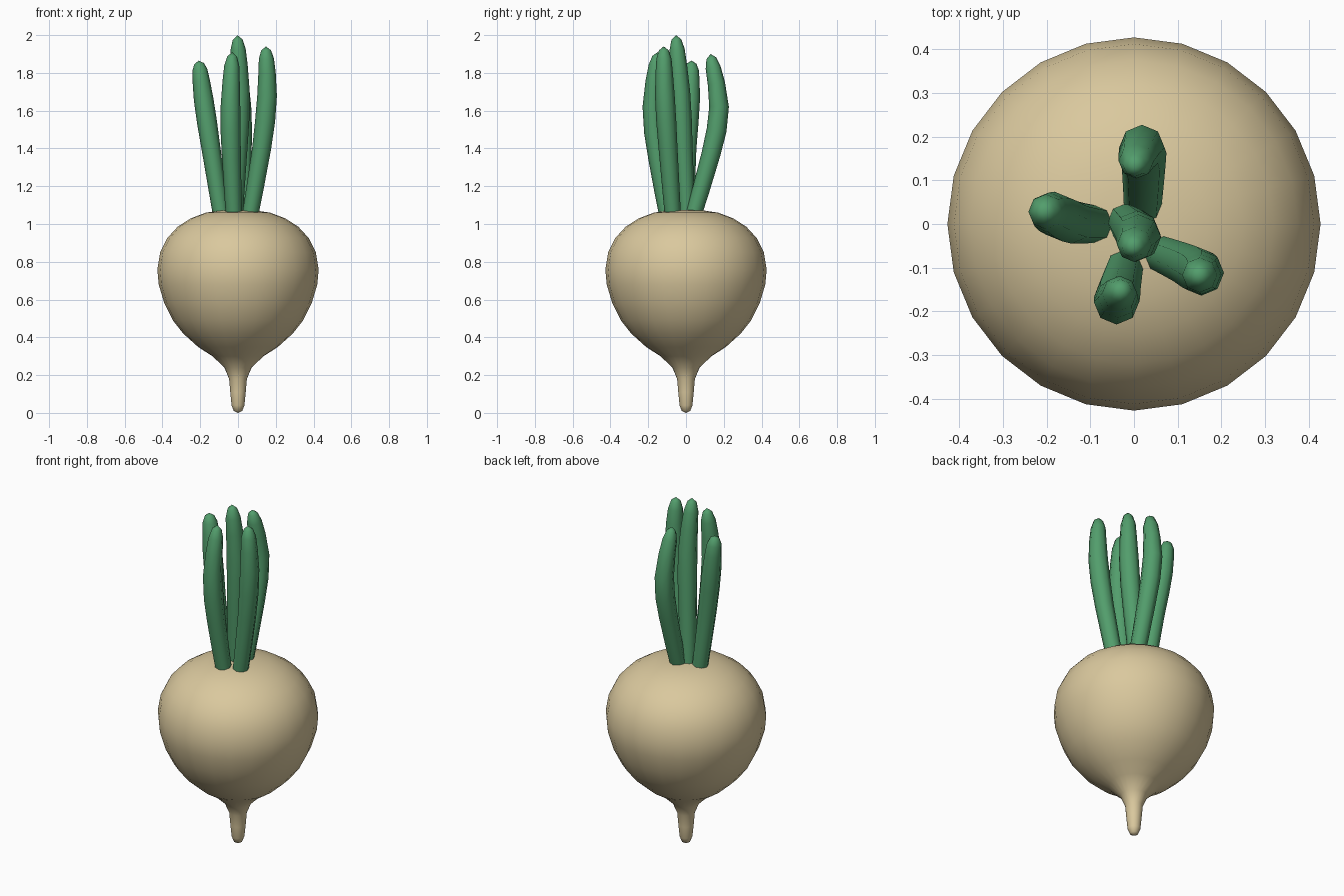
import bpy, bmesh, math
from mathutils import Vector

if "Cube" in bpy.data.objects:
    bpy.data.objects.remove(bpy.data.objects["Cube"])


def material(name, rgb):
    m = bpy.data.materials.new(name)
    m.diffuse_color = (*rgb, 1)
    m.use_nodes = True
    m.node_tree.nodes["Principled BSDF"].inputs["Base Color"].default_value = m.diffuse_color
    return m


def skin(name, rings, mat, angle):
    """Bridge a stack of rings; single-point rings close the ends."""
    bm = bmesh.new()
    rows = [[bm.verts.new(p) for p in ring] for ring in rings]
    for a, b in zip(rows, rows[1:]):
        n = max(len(a), len(b))
        for i in range(n):
            j = (i + 1) % n
            if len(a) == 1:
                bm.faces.new((a[0], b[j], b[i]))
            elif len(b) == 1:
                bm.faces.new((a[i], a[j], b[0]))
            else:
                bm.faces.new((a[i], a[j], b[j], b[i]))
    bmesh.ops.recalc_face_normals(bm, faces=bm.faces)
    me = bpy.data.meshes.new(name)
    bm.to_mesh(me)
    bm.free()
    me.materials.append(mat)
    ob = bpy.data.objects.new(name, me)
    bpy.context.collection.objects.link(ob)
    bpy.context.view_layer.objects.active = ob
    ob.select_set(True)
    bpy.ops.object.shade_smooth_by_angle(angle=math.radians(angle))
    ob.select_set(False)


def ring(c, u, v, r, n):
    return [c + r * (u * math.cos(2 * math.pi * i / n) + v * math.sin(2 * math.pi * i / n))
            for i in range(n)]


tan = material("root tan", (0.70, 0.58, 0.34))
green = material("leaf green", (0.085, 0.34, 0.15))
X, Y = Vector((1, 0, 0)), Vector((0, 1, 0))

# Root: bulb and taproot turned from one profile (radius, height)
profile = [(0.022, 0.01), (0.034, 0.04), (0.041, 0.11), (0.047, 0.18), (0.072, 0.24),
           (0.135, 0.30), (0.21, 0.348), (0.29, 0.42), (0.345, 0.49), (0.39, 0.58),
           (0.42, 0.68), (0.427, 0.76), (0.412, 0.85), (0.375, 0.925), (0.32, 0.985),
           (0.25, 1.03), (0.17, 1.06), (0.09, 1.072)]
rings = [[Vector((0, 0, 0))]]
rings += [ring(Vector((0, 0, z)), X, Y, r, 24) for r, z in profile]
rings.append([Vector((0, 0, 1.076))])
skin("root", rings, tan, 60)


# Leaf stalks: tubes swept along four-point paths, with rounded tips
def spline(p, t):
    k = min(int(t), len(p) - 2)
    f = t - k
    b, c = p[k], p[k + 1]
    a = p[k - 1] if k else 2 * b - c
    d = p[k + 2] if k + 2 < len(p) else 2 * c - b
    return 0.5 * (2 * b + (c - a) * f + (2 * a - 5 * b + 4 * c - d) * f * f
                  + (3 * b - a - 3 * c + d) * f ** 3)


def stalk(name, pts):
    p = [Vector(q) for q in pts]
    samples = [(0, .043), (.4, .046), (1, .05), (1.5, .053), (2, .052),
               (2.45, .046), (2.75, .040), (2.92, .026)]
    out = [[p[0]]]
    for t, r in samples:
        d = (spline(p, min(t + .02, 3)) - spline(p, max(t - .02, 0))).normalized()
        u = (X - d * X.dot(d)).normalized()
        out.append(ring(spline(p, t), u, d.cross(u), r, 8))
    out.append([p[3]])
    skin(name, out, green, 60)


stalk("stalk_left", [(-.09, 0, 1.05), (-.143, .005, 1.4), (-.182, .022, 1.66), (-.208, .03, 1.865)])
stalk("stalk_right", [(.065, -.07, 1.05), (.125, -.095, 1.4), (.154, -.112, 1.68), (.148, -.118, 1.94)])
stalk("stalk_back", [(.02, .04, 1.05), (.022, .132, 1.37), (.018, .175, 1.62), (0, .13, 1.90)])
stalk("stalk_front", [(-.022, -.10, 1.05), (-.035, -.15, 1.35), (-.04, -.178, 1.62), (-.03, -.15, 1.91)])
stalk("stalk_centre", [(-.018, .005, 1.05), (0, -.015, 1.40), (.01, -.03, 1.70), (-.003, -.053, 2.0)])
